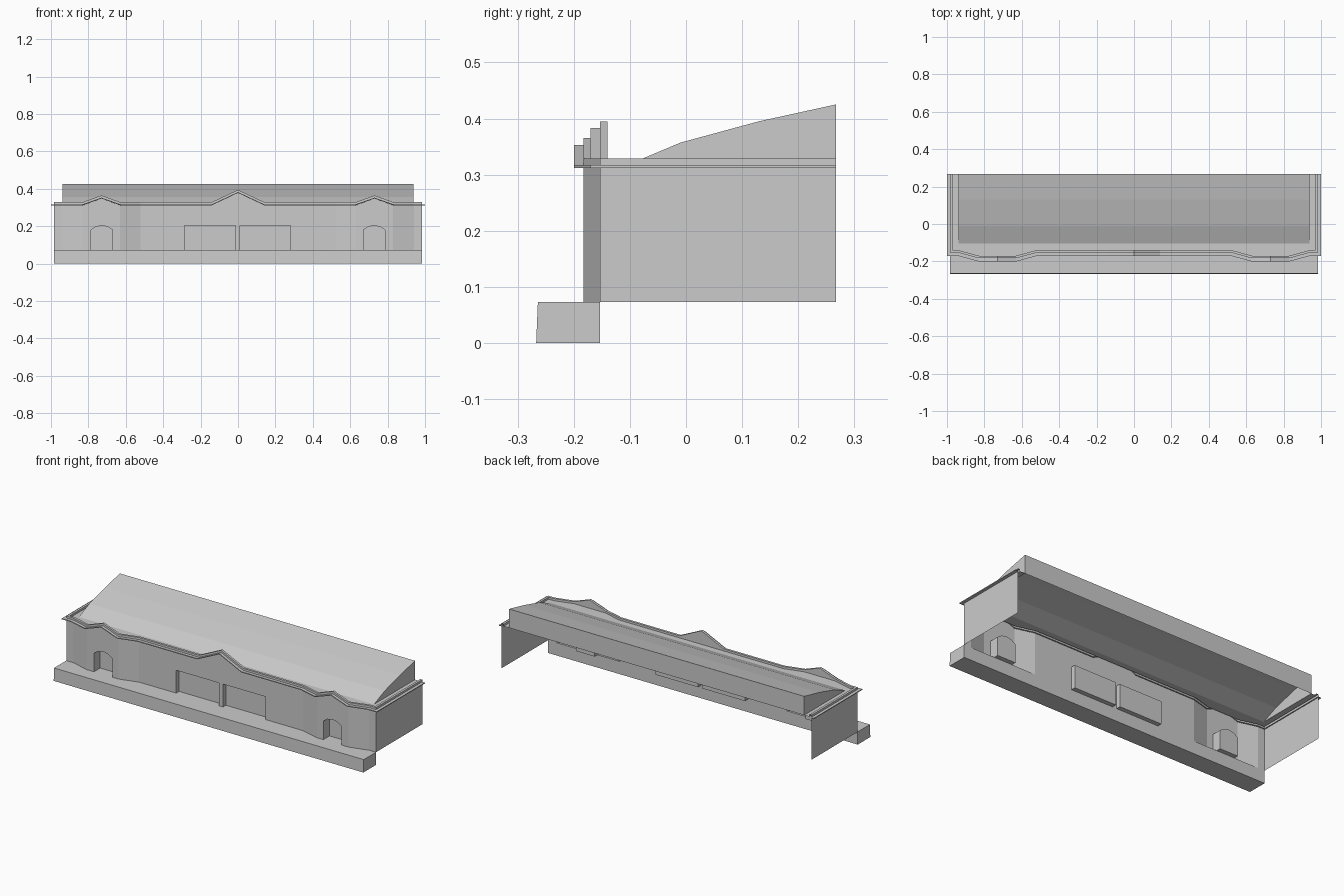
import bpy, bmesh
from mathutils import Vector

if "Cube" in bpy.data.objects:
    bpy.data.objects.remove(bpy.data.objects["Cube"])

BASE, EAVE, BACK = 0.073, 0.312, 0.267
RECESS_Y = -0.127


def make(name, faces):
    """Build one object from a list of polygons given as points."""
    bm = bmesh.new()
    for f in faces:
        bm.faces.new([bm.verts.new(p) for p in f])
    bmesh.ops.remove_doubles(bm, verts=bm.verts, dist=1e-5)
    bmesh.ops.recalc_face_normals(bm, faces=bm.faces)
    me = bpy.data.meshes.new(name)
    bm.to_mesh(me)
    bm.free()
    ob = bpy.data.objects.new(name, me)
    bpy.context.collection.objects.link(ob)
    return ob


def prism(profile, x0, x1, skip=()):
    """Extrude a (y, z) profile along x; skip lists edges left open."""
    n = len(profile)
    faces = [[(x, y, z) for y, z in profile] for x in (x0, x1)]
    for i in range(n):
        if i not in skip:
            (a, b), (c, d) = profile[i], profile[(i + 1) % n]
            faces.append([(x0, a, b), (x1, a, b), (x1, c, d), (x0, c, d)])
    return faces


# Plan of the facade as (x, y, gable rise), mirrored about x = 0
half = [(0.14, -0.153, 0), (0.52, -0.153, 0), (0.63, -0.183, 0),
        (0.73, -0.183, 0.036), (0.83, -0.183, 0), (0.94, -0.153, 0), (0.983, -0.153, 0)]
plan = [(-x, y, r) for x, y, r in reversed(half)] + [(0, -0.153, 0.066)] + half

# Opening heads as (x, z) polylines
arch = [(0.67, 0.18), (0.695, 0.197), (0.728, 0.204), (0.761, 0.197), (0.786, 0.18)]
openings = {
    "left_door": [(-x, z) for x, z in reversed(arch)],
    "left_window": [(-0.285, 0.204), (-0.014, 0.204)],
    "right_window": [(0.012, 0.204), (0.281, 0.204)],
    "right_door": arch,
}


def lerp(points, x, k):
    for a, b in zip(points, points[1:]):
        if a[0] - 1e-9 <= x <= b[0] + 1e-9:
            return a[k] + (b[k] - a[k]) * (x - a[0]) / (b[0] - a[0])


# Front wall, in columns that leave the openings free
xs = sorted({p[0] for p in plan} | {p[0] for o in openings.values() for p in o})
wall = []
for a, b in zip(xs, xs[1:]):
    mid = (a + b) / 2
    head = next((o for o in openings.values() if o[0][0] < mid < o[-1][0]), None)
    low = [lerp(head, x, 1) if head else BASE for x in (a, b)]
    ya, yb = lerp(plan, a, 1), lerp(plan, b, 1)
    wall.append([(a, ya, low[0]), (b, yb, low[1]),
                 (b, yb, EAVE + lerp(plan, b, 2)), (a, ya, EAVE + lerp(plan, a, 2))])
make("front_wall", wall)

# Recessed doors and windows: reveals, sill and back panel
for name, head in openings.items():
    loop = [(head[0][0], BASE)] + head + [(head[-1][0], BASE)]
    y = lerp(plan, (head[0][0] + head[-1][0]) / 2, 1)
    faces = [[(x, RECESS_Y, z) for x, z in loop]]
    for (a, b), (c, d) in zip(loop, loop[1:] + loop[:1]):
        faces.append([(a, y, b), (c, y, d), (c, RECESS_Y, d), (a, RECESS_Y, b)])
    make(name, faces)

# Side walls
for side, s in (("left", -0.983), ("right", 0.983)):
    make(side + "_wall", [[(s, -0.153, BASE), (s, BACK, BASE), (s, BACK, EAVE), (s, -0.153, EAVE)]])

# Stepped cornice and gutter swept round the three sides
path = [(-0.983, BACK, 0)] + plan + [(0.983, BACK, 0)]
pts = [Vector(p[:2]) for p in path]
normals = []
for i in range(len(pts)):
    segs = [(pts[j + 1] - pts[j]).normalized() for j in (i - 1, i) if 0 <= j < len(pts) - 1]
    ns = [Vector((d.y, -d.x)) for d in segs]
    m = sum(ns, Vector((0, 0))).normalized()
    normals.append(m / m.dot(ns[0]))
section = [(0, 0.312), (0.017, 0.312), (0.017, 0.317), (0, 0.317), (0, 0.329), (-0.013, 0.329)]
rows = []
for p, n, (_, _, rise) in zip(pts, normals, path):
    row = [(*(p + n * o), z + rise) for o, z in section]
    q = p - n * 0.013
    row.append((q.x, q.y, 0.317))
    row.append((max(-0.937, min(0.937, q.x)), max(-0.105, q.y), 0.317))
    rows.append(row)
cornice, gutter = [], []
for r, s in zip(rows, rows[1:]):
    for k in range(6):
        cornice.append([r[k], s[k], s[k + 1], r[k + 1]])
    quad = []
    for p in (r[6], s[6], s[7], r[7]):
        if all((Vector(p) - Vector(q)).length > 1e-4 for q in quad):
            quad.append(p)
    gutter.append(quad)
make("cornice", cornice)
make("gutter", gutter)

# Curved roof shell, open underneath
roof = [(-0.105, 0.317), (-0.01, 0.357), (0.13, 0.395), (BACK, 0.425), (BACK, 0.317)]
make("roof", prism(roof, -0.937, 0.937, skip=(4,)))

# Platform with slightly battered front
make("platform", prism([(-0.267, 0), (-0.153, 0), (-0.153, BASE), (-0.264, BASE)], -0.983, 0.983))
